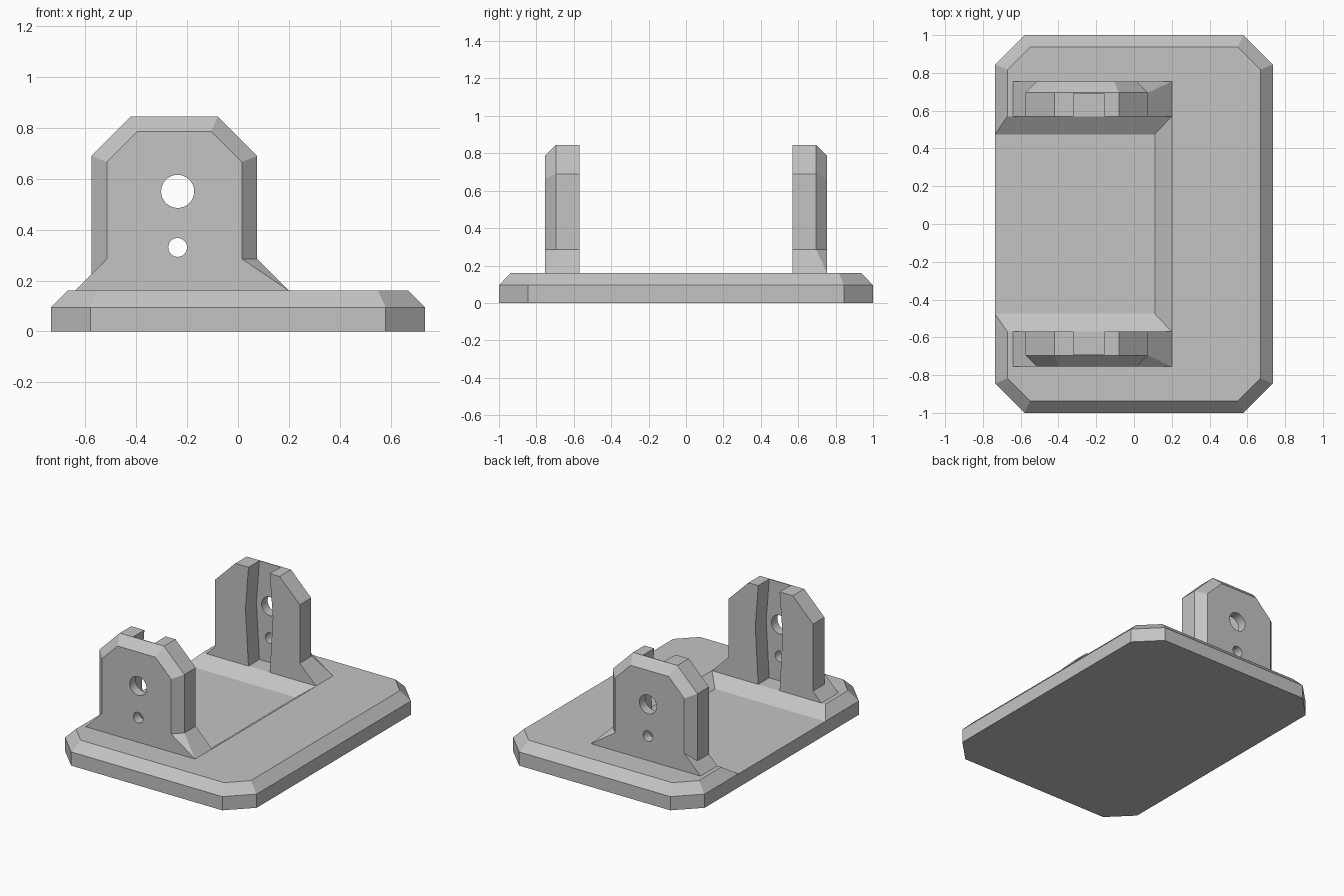
import bpy, bmesh, math

if "Cube" in bpy.data.objects:
    bpy.data.objects.remove(bpy.data.objects["Cube"])

grey = bpy.data.materials.new("plain_grey")
grey.use_nodes = True
grey.diffuse_color = (0.55, 0.55, 0.55, 1)
grey.node_tree.nodes["Principled BSDF"].inputs["Base Color"].default_value = grey.diffuse_color


def loft(name, rings):
    """Solid skinned through matching rings of points, capped at both ends."""
    bm = bmesh.new()
    loops = [[bm.verts.new(p) for p in ring] for ring in rings]
    n = len(loops[0])
    for a, b in zip(loops, loops[1:]):
        for i in range(n):
            j = (i + 1) % n
            bm.faces.new((a[i], a[j], b[j]))
            bm.faces.new((a[i], b[j], b[i]))
    bm.faces.new(loops[0])
    bm.faces.new(loops[-1])
    bmesh.ops.recalc_face_normals(bm, faces=bm.faces)
    bmesh.ops.dissolve_limit(bm, angle_limit=0.005, verts=bm.verts, edges=bm.edges)
    mesh = bpy.data.meshes.new(name)
    bm.to_mesh(mesh)
    bm.free()
    mesh.materials.append(grey)
    obj = bpy.data.objects.new(name, mesh)
    bpy.context.collection.objects.link(obj)
    return obj


def carve(obj, cutter):
    """Subtract the cutter, then discard it."""
    cutter.hide_render = True
    mod = obj.modifiers.new("cut", "BOOLEAN")
    mod.operation = "DIFFERENCE"
    mod.solver = "EXACT"
    mod.object = cutter
    bpy.context.view_layer.objects.active = obj
    bpy.ops.object.modifier_apply(modifier=mod.name)
    bpy.data.objects.remove(cutter)


def octagon(w, d, c, z):
    return [(x, y, z) for x, y in (
        (-w + c, -d), (w - c, -d), (w, -d + c), (w, d - c),
        (w - c, d), (-w + c, d), (-w, d - c), (-w, -d + c))]


def rectangle(right, d, z):
    return [(-1, -d, z), (right, -d, z), (right, d, z), (-1, d, z)]


def at_y(profile, y):
    return [(x, y, z) for x, z in profile]


# Base plate with clipped corners, bevelled rim and a sloped recess open on one side
base = loft("base_plate", [octagon(0.735, 1, 0.155, 0),
                           octagon(0.735, 1, 0.155, 0.095),
                           octagon(0.67, 0.937, 0.12, 0.16)])
carve(base, loft("recess_cutter", [rectangle(0.11, 0.475, 0.094),
                                   rectangle(0.29, 0.665, 0.226)]))

# Upright brackets: full outline, and the smaller outline of the bevelled outer face
full = [(-0.64, 0.16), (-0.575, 0.225), (-0.575, 0.69), (-0.42, 0.845),
        (-0.08, 0.845), (0.075, 0.69), (0.075, 0.285), (0.2, 0.16)]
inset = [(-0.64, 0.16), (-0.515, 0.285), (-0.515, 0.665), (-0.395, 0.785),
         (-0.105, 0.785), (0.015, 0.665), (0.015, 0.285), (0.2, 0.16)]
cx = -0.237
groove = [(cx + s * w, z) for s, rows in (
    (-1, ((0.082, 0.1), (0.082, 0.16), (0.105, 0.55), (0.082, 0.845), (0.082, 0.9))),
    (1, ((0.082, 0.9), (0.082, 0.845), (0.105, 0.55), (0.082, 0.16), (0.082, 0.1))))
    for w, z in rows]


def circle(z, r, sides=32):
    return [(cx + r * math.cos(math.tau * i / sides),
             z + r * math.sin(math.tau * i / sides)) for i in range(sides)]


for name, s in (("front_bracket", -1), ("back_bracket", 1)):
    bracket = loft(name, [at_y(full, s * 0.57), at_y(full, s * 0.695),
                          at_y(inset, s * 0.755)])
    # Vertical slot on the inner side
    carve(bracket, loft("slot_cutter", [at_y(groove, s * 0.5), at_y(groove, s * 0.69)]))
    # Large and small through holes
    for z, r in ((0.55, 0.065), (0.33, 0.037)):
        hole = circle(z, r)
        carve(bracket, loft("hole_cutter", [at_y(hole, s * 0.5), at_y(hole, s * 0.9)]))
